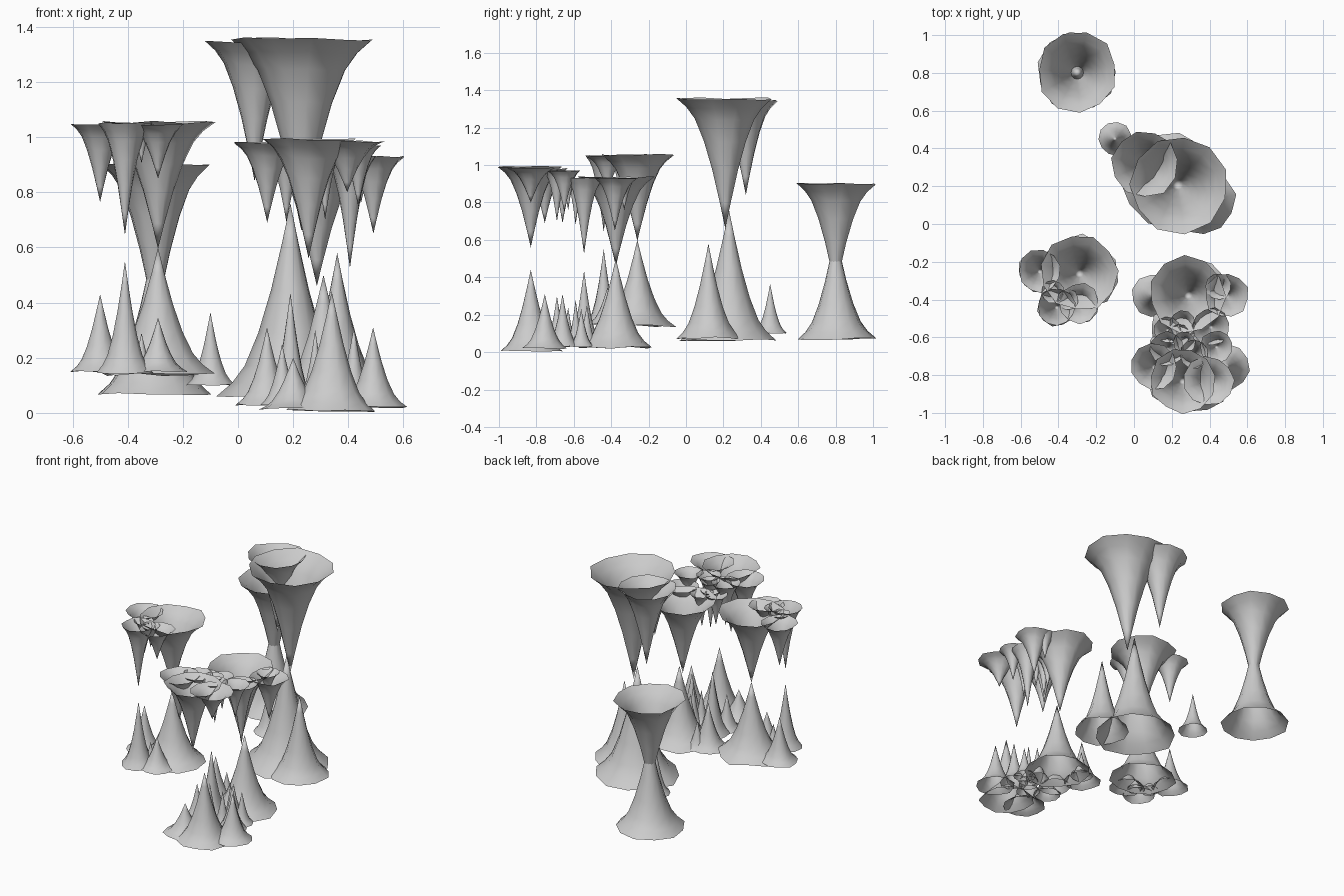
import bpy, bmesh, math, random
from mathutils import Vector

if "Cube" in bpy.data.objects:
    bpy.data.objects.remove(bpy.data.objects["Cube"])

random.seed(4)
SIDES = 11
# Flared profile: (fraction of height, fraction of radius)
PROFILE = [(0, 1), (0.07, 0.79), (0.16, 0.62), (0.33, 0.44), (0.55, 0.27), (0.8, 0.115)]


def spike(name, x, y, z_base, z_tip, r):
    """Open, slightly irregular flared cone from a rim at z_base to a point at z_tip."""
    bm = bmesh.new()
    wob = [random.uniform(0.95, 1.06) for _ in range(SIDES)]
    lift = [random.uniform(-0.03, 0.03) * r for _ in range(SIDES)]
    turn = random.uniform(0, math.tau)
    rings = []
    for t, f in PROFILE:
        ring = []
        for i in range(SIDES):
            a = turn + math.tau * i / SIDES
            rad = r * f * (1 + (wob[i] - 1) * (1 - t))
            ring.append(bm.verts.new((x + rad * math.cos(a), y + rad * math.sin(a),
                                      z_base + t * (z_tip - z_base) + lift[i] * (1 - t))))
        rings.append(ring)
    tip = bm.verts.new((x, y, z_tip))
    for i in range(SIDES):
        j = (i + 1) % SIDES
        for a, b in zip(rings, rings[1:]):
            bm.faces.new((a[i], a[j], b[j], b[i]))
        bm.faces.new((rings[-1][i], rings[-1][j], tip))
    # Normals point away from the axis
    bm.normal_update()
    for face in bm.faces:
        c = face.calc_center_median()
        if face.normal.dot(Vector((c.x - x, c.y - y, 0))) < 0:
            face.normal_flip()
        face.smooth = True
    me = bpy.data.meshes.new(name)
    bm.to_mesh(me)
    bm.free()
    bpy.context.collection.objects.link(bpy.data.objects.new(name, me))


def cluster(name, z_sum, cx, cy, spikes):
    """Stalagmites plus stalactites reflected in height (and about cx / cy if given)."""
    for n, (x, y, z0, z1, r) in enumerate(spikes):
        spike(f"{name}_stalagmite_{n}", x, y, z0, z1, r)
        sx = x if cx is None else 2 * cx - x
        sy = y if cy is None else 2 * cy - y
        spike(f"{name}_stalactite_{n}", sx, sy, z_sum - z0, z_sum - z1, r)


# Joined column at the back
cluster("column", 0.97, None, None, [(-0.3, 0.8, 0.07, 0.64, 0.21)])

# Tall cluster at the right rear, plus its lone small stalagmite
cluster("rear", 1.42, 0.21, 0.22, [
    (0.19, 0.23, 0.065, 0.76, 0.255),
    (0.36, 0.12, 0.075, 0.58, 0.175)])
spike("rear_small_stalagmite", -0.1, 0.45, 0.1, 0.365, 0.088)

# Left cluster
cluster("left", 1.195, None, None, [
    (-0.29, -0.26, 0.14, 0.6, 0.2),
    (-0.5, -0.25, 0.15, 0.43, 0.113),
    (-0.41, -0.44, 0.145, 0.55, 0.1),
    (-0.29, -0.42, 0.15, 0.345, 0.105),
    (-0.43, -0.36, 0.15, 0.31, 0.06),
    (-0.35, -0.4, 0.15, 0.29, 0.055)])

# Right middle cluster
cluster("middle", 0.96, 0.298, None, [
    (0.31, -0.375, 0.025, 0.5, 0.2),
    (0.105, -0.38, 0.03, 0.31, 0.115),
    (0.19, -0.545, 0.03, 0.435, 0.1),
    (0.15, -0.33, 0.03, 0.2, 0.07),
    (0.34, -0.53, 0.03, 0.25, 0.07),
    (0.42, -0.56, 0.03, 0.23, 0.07),
    (0.36, -0.59, 0.03, 0.28, 0.06)])

# Right front cluster
cluster("front", 1.0, 0.298, None, [
    (0.34, -0.83, 0.008, 0.44, 0.168),
    (0.49, -0.755, 0.02, 0.31, 0.12),
    (0.42, -0.66, 0.03, 0.31, 0.09),
    (0.16, -0.65, 0.03, 0.25, 0.085),
    (0.28, -0.69, 0.03, 0.3, 0.075),
    (0.33, -0.63, 0.03, 0.24, 0.06),
    (0.2, -0.83, 0.015, 0.2, 0.13)])
